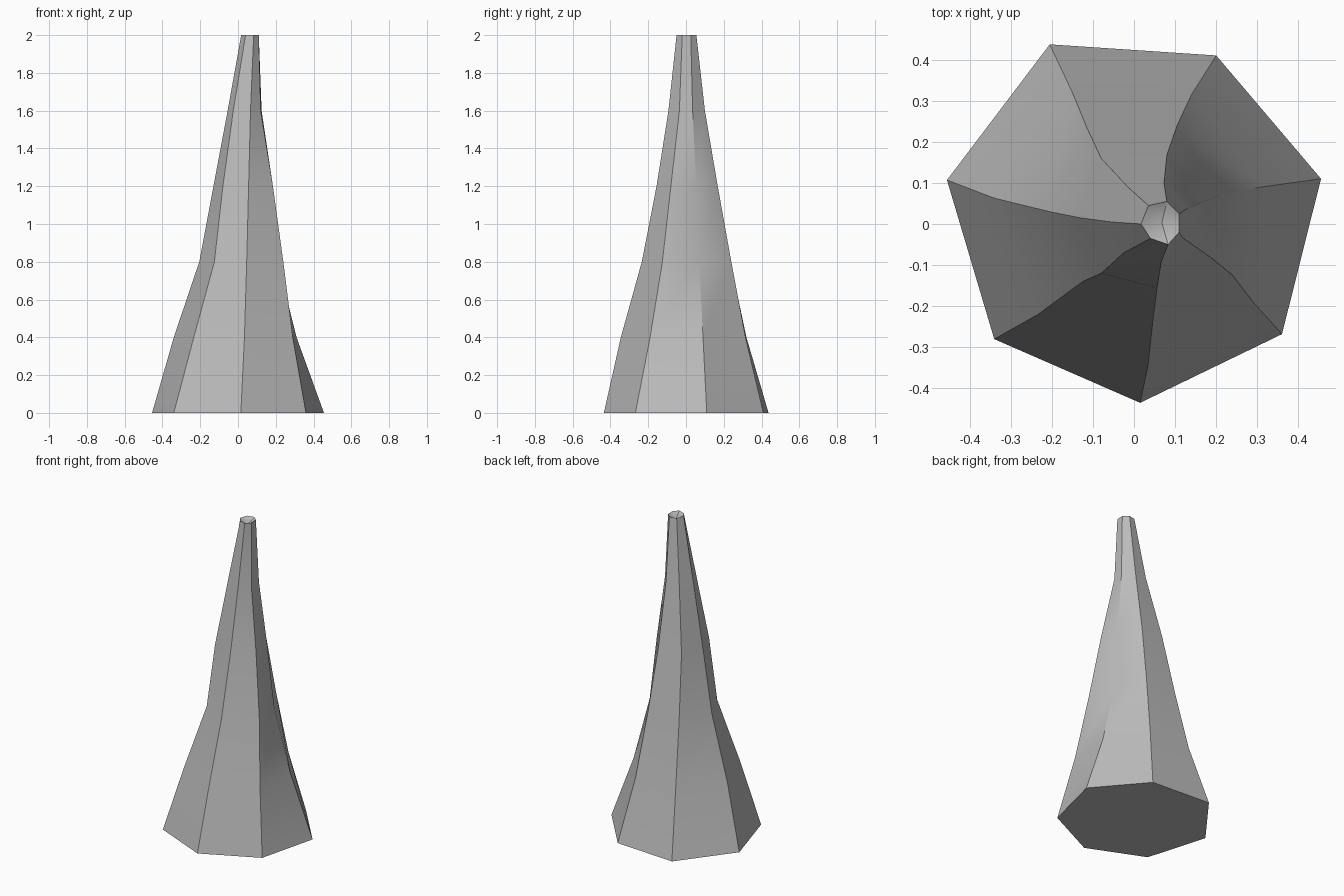
import bpy
import bmesh
import math
from mathutils import Vector

default_cube = bpy.data.objects.get("Cube")
if default_cube:
    bpy.data.objects.remove(default_cube, do_unlink=True)

# Plain stone colour
stone = bpy.data.materials.new("stone_grey")
stone.use_nodes = True
stone.diffuse_color = (0.5, 0.5, 0.5, 1)
stone.node_tree.nodes["Principled BSDF"].inputs["Base Color"].default_value = stone.diffuse_color

# Seven bent ridges of the spire, each an (x, y) path climbing in equal steps
RIDGES = [
    [(.455, .11), (.31, .09), (.21, .07), (.17, .055), (.125, .035), (.11, .025)],
    [(.2, .41), (.14, .315), (.105, .24), (.08, .168), (.073, .1), (.08, .055)],
    [(-.205, .437), (-.15, .32), (-.115, .235), (-.08, .16), (-.015, .09), (.035, .045)],
    [(-.455, .107), (-.34, .063), (-.205, .03), (-.13, .015), (-.055, .005), (.017, 0)],
    [(-.34, -.28), (-.234, -.22), (-.125, -.14), (-.08, -.12), (-.025, -.07), (.04, -.035)],
    [(.015, -.435), (.034, -.345), (.046, -.234), (.056, -.156), (.066, -.093), (.083, -.05)],
    [(.36, -.268), (.29, -.19), (.24, -.125), (.185, -.08), (.12, -.035), (.11, -.02)],
]
STEP = 0.4
CAP_DIP = 0.03


def build_spire(name):
    bm = bmesh.new()
    columns = [
        [bm.verts.new((x, y, level * STEP)) for level, (x, y) in enumerate(path)]
        for path in RIDGES
    ]

    # Sides: one strip of quads between each pair of neighbouring ridges
    for column, neighbour in zip(columns, columns[1:] + columns[:1]):
        for level in range(len(column) - 1):
            bm.faces.new((column[level], neighbour[level],
                          neighbour[level + 1], column[level + 1]))

    # Flat underside
    bm.faces.new([column[0] for column in reversed(columns)])

    # Shallow hollow in the tip
    rim = [column[-1] for column in columns]
    middle = sum((v.co for v in rim), Vector()) / len(rim)
    hollow = bm.verts.new(middle - Vector((0, 0, CAP_DIP)))
    for a, b in zip(rim, rim[1:] + rim[:1]):
        bm.faces.new((a, b, hollow))

    bmesh.ops.recalc_face_normals(bm, faces=bm.faces)
    mesh = bpy.data.meshes.new(name)
    bm.to_mesh(mesh)
    bm.free()
    mesh.materials.append(stone)

    spire = bpy.data.objects.new(name, mesh)
    bpy.context.collection.objects.link(spire)
    return spire


spire = build_spire("stone_spire")

# Soft along each side, crisp along the ridges
bpy.ops.object.select_all(action="DESELECT")
spire.select_set(True)
bpy.context.view_layer.objects.active = spire
bpy.ops.object.shade_smooth_by_angle(angle=math.radians(30))
